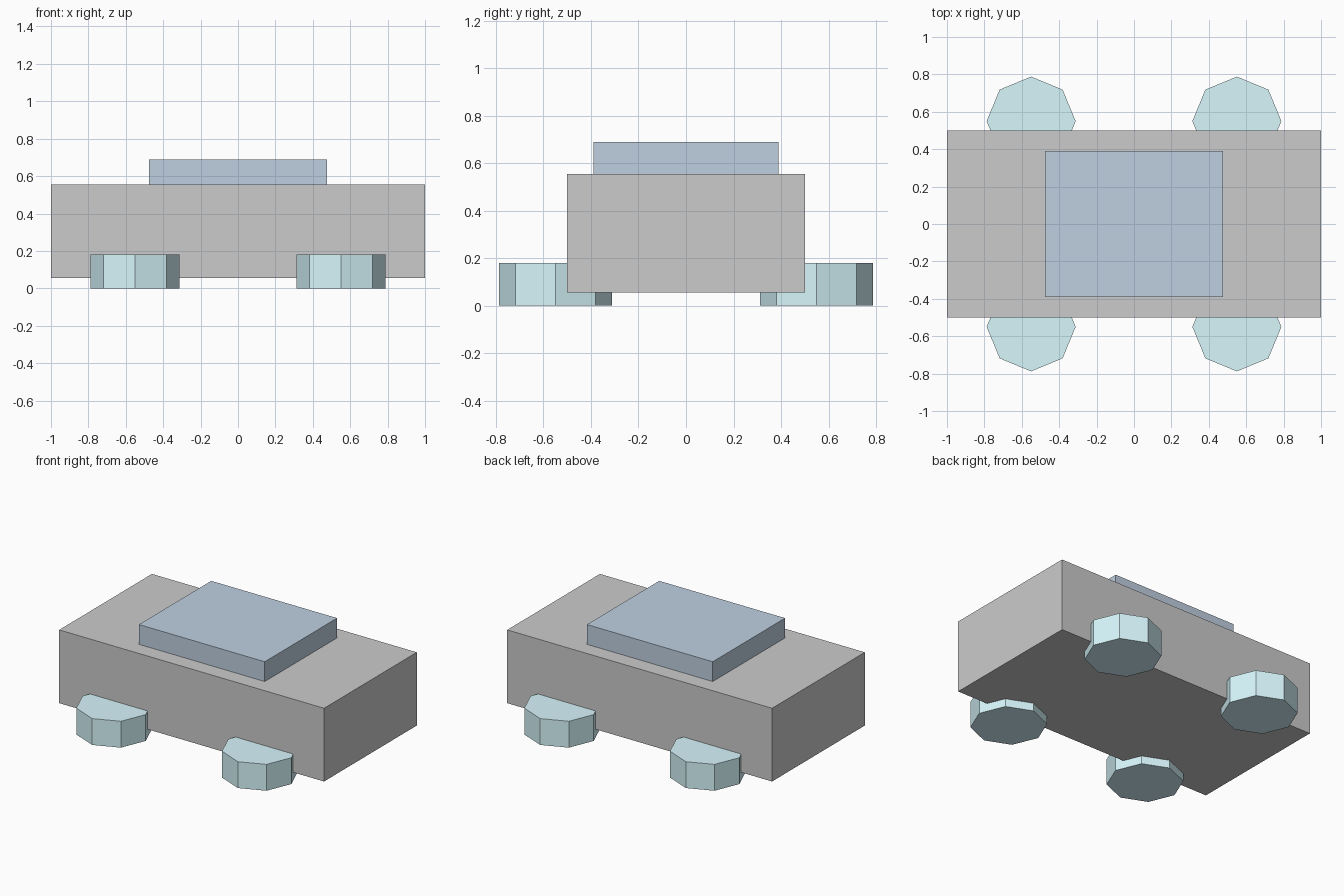
import bpy

if "Cube" in bpy.data.objects:
    bpy.data.objects.remove(bpy.data.objects["Cube"])


def paint(obj, name, rgb):
    mat = bpy.data.materials.get(name) or bpy.data.materials.new(name)
    mat.diffuse_color = (*rgb, 1)
    mat.use_nodes = True
    mat.node_tree.nodes["Principled BSDF"].inputs["Base Color"].default_value = mat.diffuse_color
    obj.data.materials.append(mat)


def box(name, size, z_bottom):
    bpy.ops.mesh.primitive_cube_add(size=1, location=(0, 0, z_bottom + size[2] / 2))
    obj = bpy.context.object
    obj.name = name
    obj.scale = size
    bpy.ops.object.transform_apply(location=False, rotation=False, scale=True)
    return obj


# Main body and the raised roof panel
box("body", (2.0, 1.0, 0.5), 0.055)
roof = box("roof", (0.95, 0.78, 0.135), 0.555)
paint(roof, "blue", (0.52, 0.63, 0.75))

# Four flat-lying eight-sided wheels, half under the body corners
for x, side in ((-0.55, "left"), (0.55, "right")):
    for y, end in ((-0.55, "front"), (0.55, "back")):
        bpy.ops.mesh.primitive_cylinder_add(vertices=8, radius=0.238, depth=0.18,
                                            location=(x, y, 0.09))
        wheel = bpy.context.object
        wheel.name = f"wheel_{end}_{side}"
        paint(wheel, "teal", (0.68, 0.93, 0.98))
